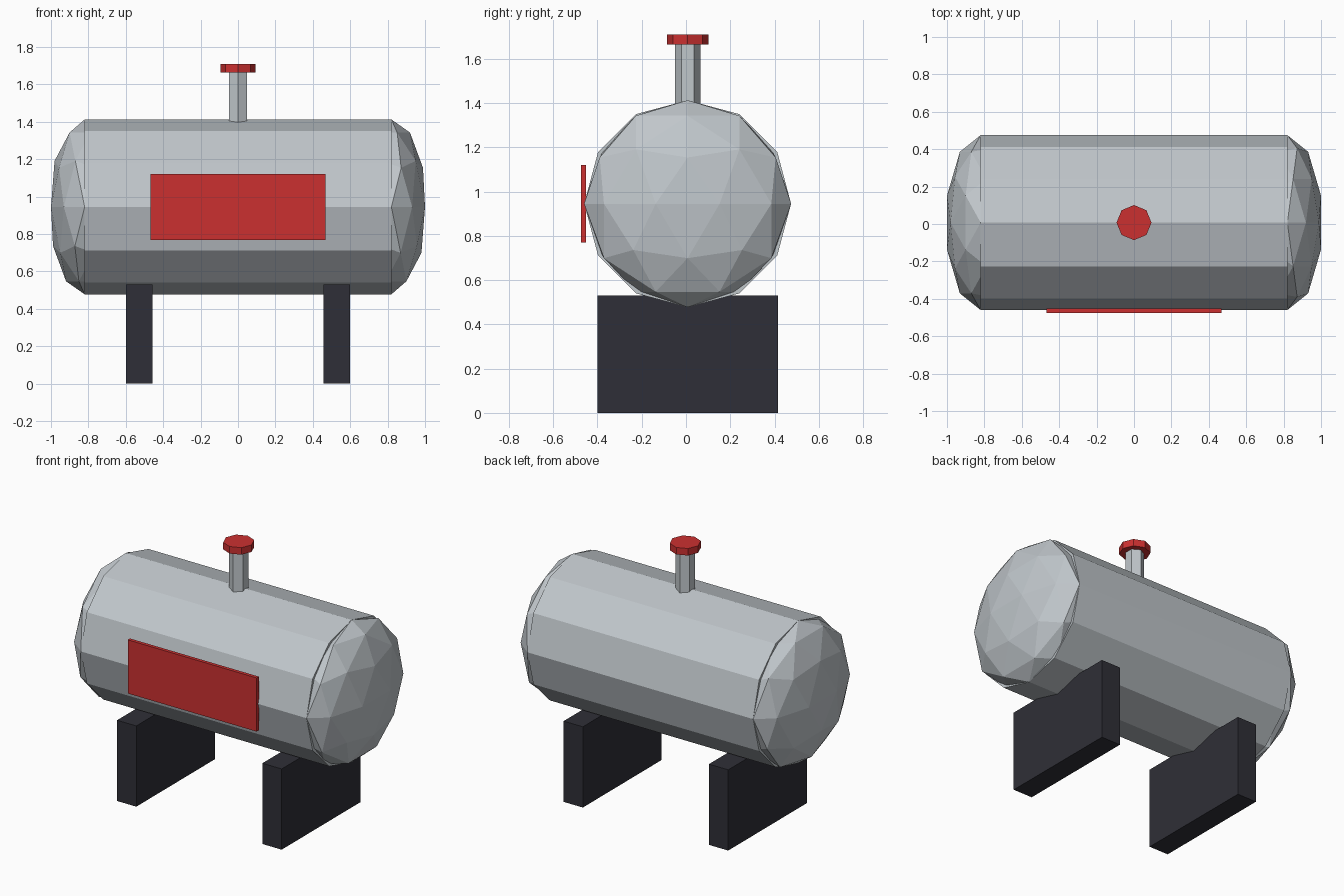
import bpy
from math import pi

default_cube = bpy.data.objects.get("Cube")
if default_cube:
    bpy.data.objects.remove(default_cube, do_unlink=True)

AXIS_Y, AXIS_Z, RADIUS, HALF_LENGTH = 0.0075, 0.945, 0.4675, 0.82


def material(name, rgb):
    mat = bpy.data.materials.new(name)
    mat.use_nodes = True
    mat.diffuse_color = (*rgb, 1)
    mat.node_tree.nodes["Principled BSDF"].inputs["Base Color"].default_value = (*rgb, 1)
    return mat


steel = material("light grey steel", (0.53, 0.57, 0.60))
red = material("red paint", (0.60, 0.03, 0.03))
dark = material("dark support", (0.028, 0.028, 0.038))


def finish(name, mat):
    obj = bpy.context.object
    obj.name = obj.data.name = name
    obj.data.materials.append(mat)
    return obj


def box(name, mat, centre, size):
    bpy.ops.mesh.primitive_cube_add(size=1, location=centre)
    finish(name, mat).scale = size


def upright(name, mat, sides, radius, bottom, top):
    bpy.ops.mesh.primitive_cylinder_add(vertices=sides, radius=radius, depth=top - bottom,
                                        location=(0, AXIS_Y, (top + bottom) / 2))
    finish(name, mat)


# Tank shell lying along x
bpy.ops.mesh.primitive_cylinder_add(vertices=12, radius=RADIUS, depth=2 * HALF_LENGTH,
                                    location=(0, AXIS_Y, AXIS_Z), rotation=(0, pi / 2, 0))
finish("tank_shell", steel)

# Faceted domed ends and supports, one on each side
for side, label in ((1, "left"), (-1, "right")):
    bpy.ops.mesh.primitive_ico_sphere_add(subdivisions=2, radius=1,
                                          location=(side * HALF_LENGTH, AXIS_Y, AXIS_Z))
    finish(label + "_domed_end", steel).scale = (0.189, RADIUS, RADIUS)
    box(label + "_support", dark, (side * 0.528, AXIS_Y, 0.265), (0.14, 0.817, 0.53))

# Vent pipe and its cap
upright("vent_pipe", steel, 6, 0.057, 1.30, 1.68)
upright("vent_cap", red, 8, 0.0935, 1.664, 1.71)

# Front panel
box("front_panel", red, (0, -0.4635, AXIS_Z), (0.936, 0.023, 0.352))
